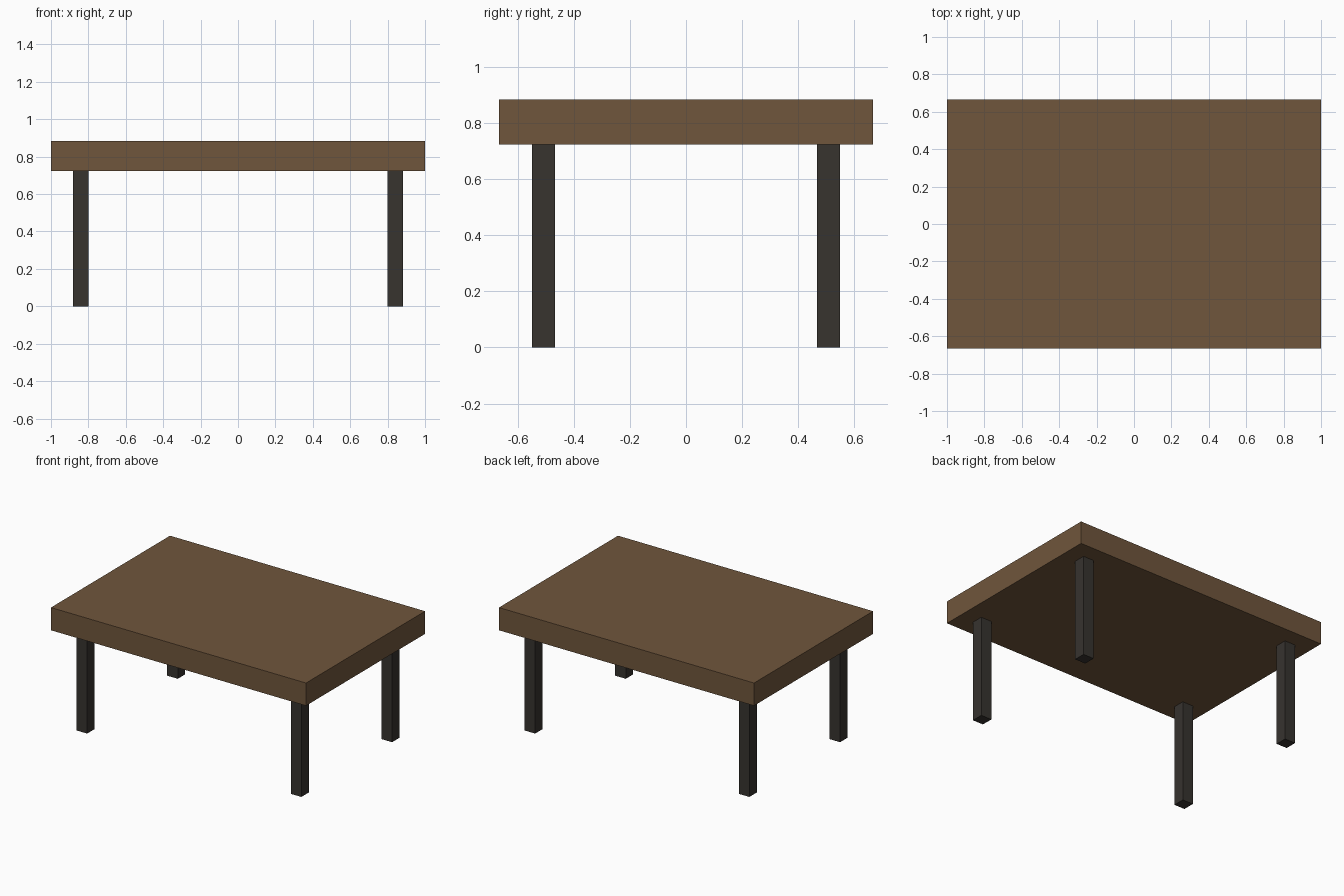
import bpy

if "Cube" in bpy.data.objects:
    bpy.data.objects.remove(bpy.data.objects["Cube"])

LEG_H, TOP_H = 0.723, 0.161
LEG_W = 0.083


def material(name, color):
    mat = bpy.data.materials.new(name)
    mat.diffuse_color = (*color, 1)
    mat.use_nodes = True
    mat.node_tree.nodes["Principled BSDF"].inputs["Base Color"].default_value = mat.diffuse_color
    return mat


def box(name, size, center, mat):
    bpy.ops.mesh.primitive_cube_add(size=1, location=center)
    ob = bpy.context.object
    ob.name = name
    ob.scale = size
    bpy.ops.object.transform_apply(location=False, rotation=False, scale=True)
    ob.data.materials.append(mat)
    return ob


wood = material("brown_wood", (0.162, 0.093, 0.045))
dark = material("dark_leg", (0.038, 0.033, 0.028))

# Thick slab top
box("table_top", (2, 1.333, TOP_H), (0, 0, LEG_H + TOP_H / 2), wood)

# Four square legs, inset from the corners
for y_name, sy in (("front", -1), ("back", 1)):
    for x_name, sx in (("left", -1), ("right", 1)):
        box(f"{y_name}_{x_name}_leg", (LEG_W, LEG_W, LEG_H),
            (sx * 0.84, sy * 0.508, LEG_H / 2), dark)
